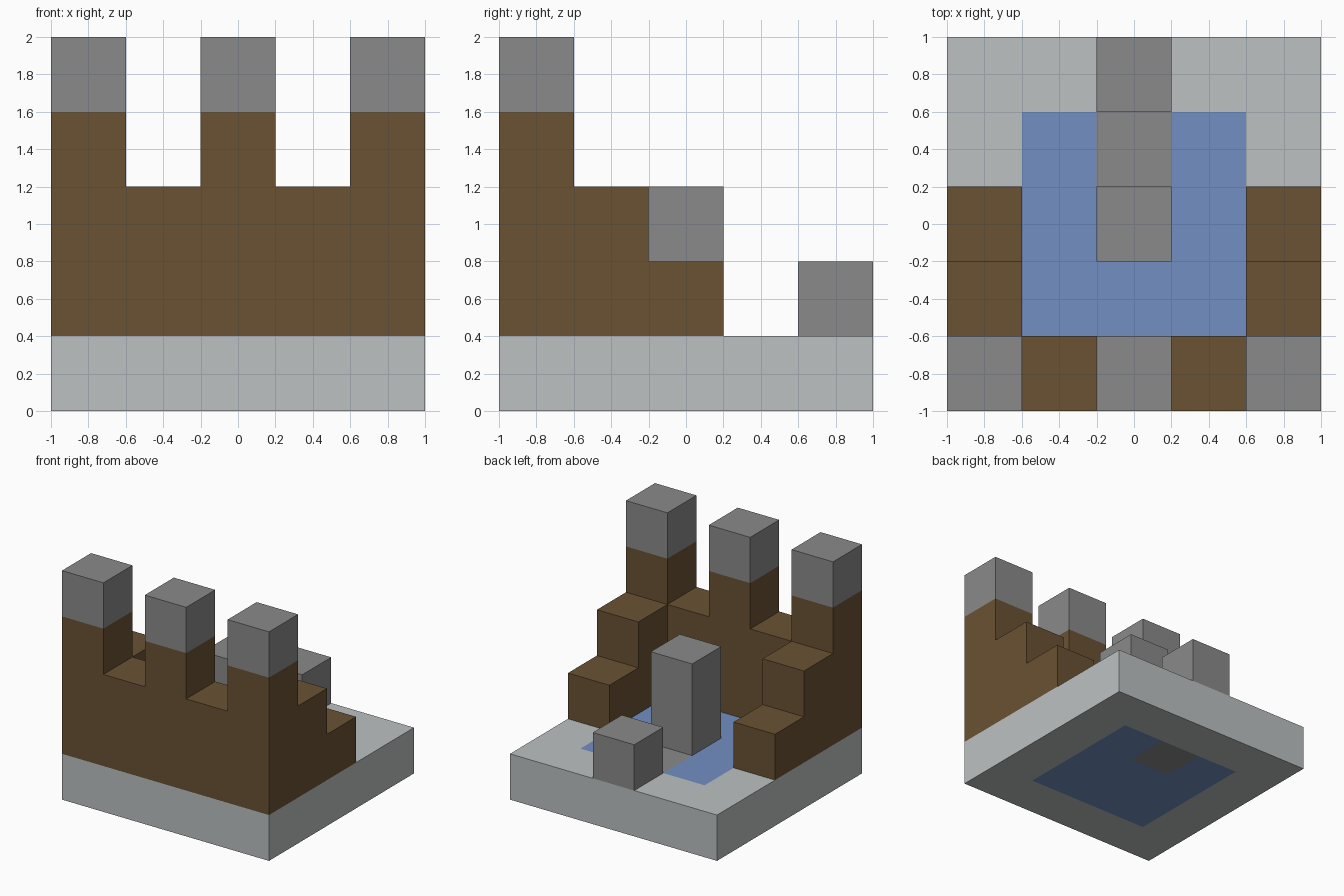
import bpy
import bmesh
from mathutils import Vector

CELL = 0.4  # edge of one block

if "Cube" in bpy.data.objects:
    bpy.data.objects.remove(bpy.data.objects["Cube"], do_unlink=True)


def to_linear(v):
    v /= 255
    return v / 12.92 if v <= 0.04045 else ((v + 0.055) / 1.055) ** 2.4


def material(name, *rgb):
    mat = bpy.data.materials.new(name)
    color = [to_linear(v) for v in rgb] + [1]
    mat.diffuse_color = color
    mat.use_nodes = True
    for node in mat.node_tree.nodes:
        if node.type == "BSDF_PRINCIPLED":
            node.inputs["Base Color"].default_value = color
    return mat


pale = material("pale stone", 188, 193, 193)
stone = material("grey stone", 138, 138, 138)
earth = material("brown earth", 106, 82, 51)
water = material("blue water", 114, 143, 195)


def finish(bm, name, *mats):
    bmesh.ops.recalc_face_normals(bm, faces=bm.faces)
    mesh = bpy.data.meshes.new(name)
    bm.to_mesh(mesh)
    bm.free()
    for mat in mats:
        mesh.materials.append(mat)
    obj = bpy.data.objects.new(name, mesh)
    bpy.context.collection.objects.link(obj)
    return obj


def extrude(bm, faces, offset):
    """Pull faces into a closed solid."""
    geom = bmesh.ops.extrude_face_region(bm, geom=faces, use_keep_orig=True)["geom"]
    moved = [g for g in geom if isinstance(g, bmesh.types.BMVert)]
    bmesh.ops.translate(bm, verts=moved, vec=offset)


def prism(name, points, offset, mat):
    """Solid from a flat outline given in cells."""
    bm = bmesh.new()
    face = bm.faces.new([bm.verts.new(Vector(p) * CELL) for p in points])
    extrude(bm, [face], Vector(offset) * CELL)
    return finish(bm, name, mat)


def block(name, x, y, z, height):
    """Stone block on cell (x, y), standing at level z."""
    corners = [(x + dx, y + dy, z) for dx, dy in
               ((-.5, -.5), (.5, -.5), (.5, .5), (-.5, .5))]
    return prism(name, corners, (0, 0, height), stone)


# Base slab: pale rim, pool in the middle, one flush stone in the pool
bm = bmesh.new()
bmesh.ops.create_grid(bm, x_segments=5, y_segments=5, size=1)
extrude(bm, bm.faces[:], (0, 0, CELL))
bm.normal_update()
for face in bm.faces:
    cx, cy, _ = face.calc_center_median() / CELL
    if max(abs(cx), abs(cy)) < 1.5:
        face.material_index = 2 if round(cx) == 0 and round(cy) == 1 else 1
finish(bm, "base_slab", pale, water, stone)

# Front wall with three raised merlons
outline = [(-2.5, 1), (2.5, 1)]
for x in (2, 0, -2):
    outline += [(x + .5, 3), (x + .5, 4), (x - .5, 4), (x - .5, 3)]
outline = [p for p in outline if p not in ((2.5, 3), (-2.5, 3))]
prism("front_wall", [(x, -2.5, z) for x, z in outline], (0, 1, 0), earth)

# Stepped side walls, left and right
steps = [(-1.5, 1), (.5, 1), (.5, 2), (-.5, 2), (-.5, 3), (-1.5, 3)]
for side, x in (("left", 1.5), ("right", -2.5)):
    prism(side + "_stepped_wall", [(x, y, z) for y, z in steps], (1, 0, 0), earth)

# Stone caps on the merlons
for side, x in (("left", 2), ("middle", 0), ("right", -2)):
    block(side + "_tower_cap", x, -2, 4, 1)

# Pillar standing in the pool and the stepping block behind it
block("pool_pillar", 0, 0, 1, 2)
block("back_block", 0, 2, 1, 1)
